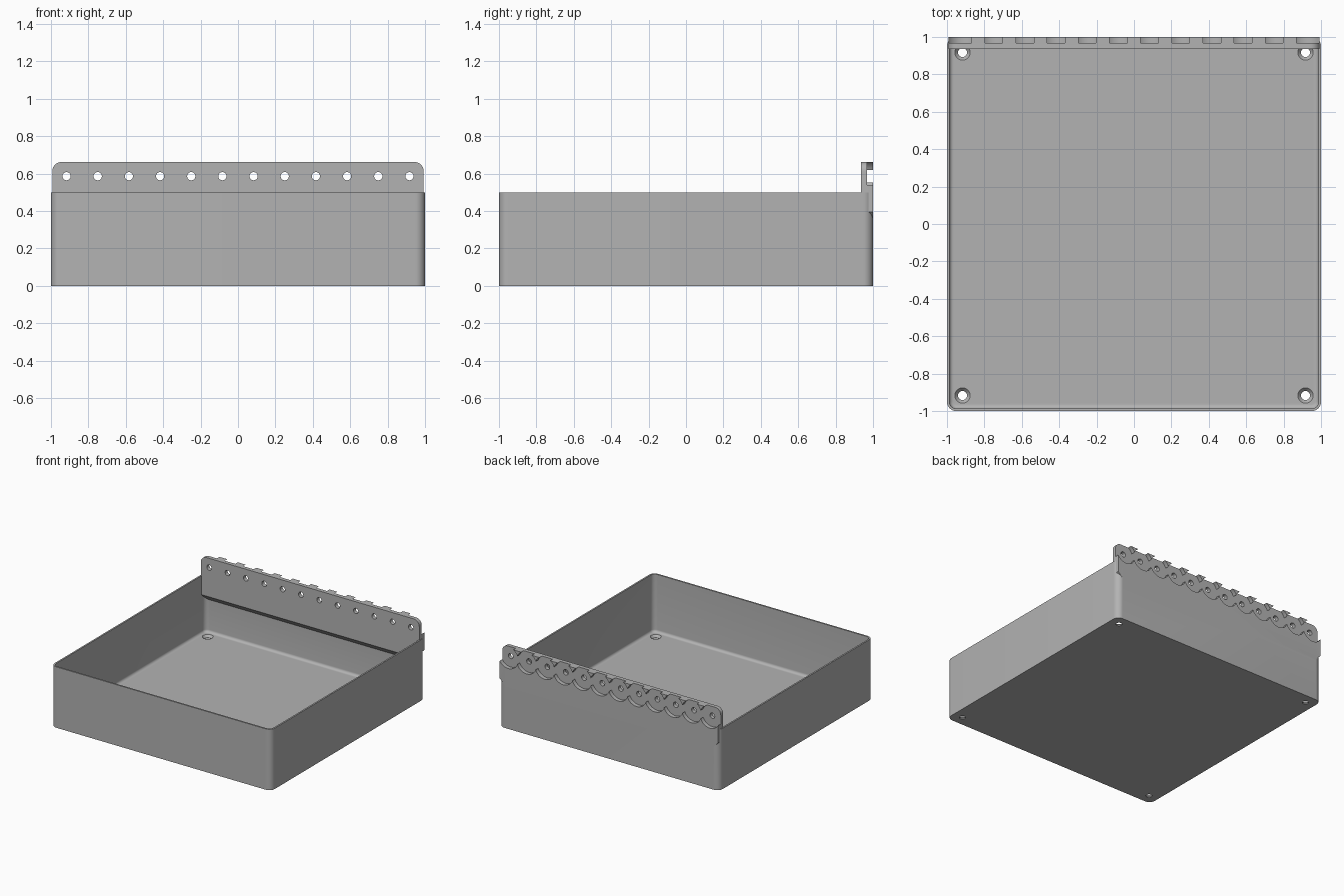
import bpy
import bmesh
from math import sin, cos, pi, radians

old = bpy.data.objects.get("Cube")
if old:
    bpy.data.objects.remove(old, do_unlink=True)

# Single grey plastic
grey = bpy.data.materials.new("grey_plastic")
grey.use_nodes = True
colour = (0.45, 0.45, 0.45, 1)
grey.diffuse_color = colour
grey.node_tree.nodes["Principled BSDF"].inputs["Base Color"].default_value = colour


def loft(name, rings):
    """Solid made by bridging equal-length rings and capping both ends."""
    bm = bmesh.new()
    loops = [[bm.verts.new(p) for p in ring] for ring in rings]
    n = len(loops[0])
    for a, b in zip(loops, loops[1:]):
        for i in range(n):
            j = (i + 1) % n
            bm.faces.new((a[i], a[j], b[j], b[i]))
    bm.faces.new(loops[0])
    bm.faces.new(loops[-1])
    bmesh.ops.recalc_face_normals(bm, faces=bm.faces)
    mesh = bpy.data.meshes.new(name)
    bm.to_mesh(mesh)
    bm.free()
    mesh.materials.append(grey)
    ob = bpy.data.objects.new(name, mesh)
    bpy.context.collection.objects.link(ob)
    return ob


def rounded_square(half, radius, z, steps=10):
    """Ring of a square with rounded corners at height z."""
    c = half - radius
    ring = []
    for k, (sx, sy) in enumerate(((1, 1), (-1, 1), (-1, -1), (1, -1))):
        for i in range(steps + 1):
            a = (k + i / steps) * pi / 2
            ring.append((sx * c + radius * cos(a), sy * c + radius * sin(a), z))
    return ring


def circle(x, h, r, d, axis, n=48):
    """Ring round a point, perpendicular to the y or z axis, at depth d."""
    pts = [(x + r * cos(2 * pi * i / n), h + r * sin(2 * pi * i / n)) for i in range(n)]
    return [(u, d, v) if axis == "y" else (u, v, d) for u, v in pts]


def combine(target, other, operation):
    mod = target.modifiers.new("combine", "BOOLEAN")
    mod.operation = operation
    mod.solver = "EXACT"
    mod.object = other
    other.hide_render = True
    bpy.context.view_layer.objects.active = target
    bpy.ops.object.modifier_apply(modifier=mod.name)
    bpy.data.objects.remove(other, do_unlink=True)


HEIGHT, TOP, LEDGE = 0.5, 0.662, 0.345
WALL, FLOOR, FILLET = 0.013, 0.025, 0.022
PLATE_FRONT, RECESS_FLOOR = 0.935, 0.967
HALF, CORNER = 1.0, 0.05

# Outer box
tray = loft("tray", [rounded_square(HALF, CORNER, z) for z in (0, HEIGHT)])

# Cavity with a filleted floor edge
rings = []
for i in range(7):
    a = i / 6 * pi / 2
    inset = FILLET * (1 - sin(a))
    rings.append(rounded_square(HALF - WALL - inset, CORNER - WALL - inset,
                                FLOOR + FILLET * (1 - cos(a))))
rings.append(rounded_square(HALF - WALL, CORNER - WALL, HEIGHT + 0.2))
cavity = loft("cavity", rings)

# Keep the sloped ledge that carries the mounting plate
ledge = [(PLATE_FRONT, LEDGE), (1.05, LEDGE - 0.115), (1.05, 0.9), (PLATE_FRONT, 0.9)]
combine(cavity, loft("ledge", [[(x, y, z) for y, z in ledge] for x in (-1.2, 1.2)]),
        "DIFFERENCE")
combine(tray, cavity, "DIFFERENCE")

# Mounting plate: rounded top corners, tapered lower corners
side = 0.993
arc = [(side - CORNER * (1 - cos(i * pi / 20)), TOP - CORNER * (1 - sin(i * pi / 20)))
       for i in range(11)]
right_half = [(side - CORNER, LEDGE), (side, LEDGE + CORNER)] + arc
outline = right_half + [(-x, z) for x, z in reversed(right_half)]
plate = loft("mounting_plate", [[(x, y, z) for x, z in outline] for y in (PLATE_FRONT, HALF)])
combine(tray, plate, "UNION")

# Row of overlapping round recesses on the back, each with a through hole
PITCH, HOLE_Z = 1 / 6, 0.586
for i in range(12):
    x = (i - 5.5) * PITCH
    combine(tray, loft("recess", [circle(x, HOLE_Z, 0.09, y, "y")
                                  for y in (RECESS_FLOOR, 1.1)]), "DIFFERENCE")
    combine(tray, loft("hole", [circle(x, HOLE_Z, 0.022, y, "y", 24)
                                for y in (0.9, 1.1)]), "DIFFERENCE")

# Countersunk screw holes in the floor corners
for sx in (-1, 1):
    for sy in (-1, 1):
        profile = ((0.024, -0.1), (0.024, 0.006), (0.041, FLOOR), (0.041, FLOOR + 0.005))
        combine(tray, loft("screw_hole", [circle(sx * 0.917, sy * 0.917, r, z, "z", 32)
                                          for r, z in profile]), "DIFFERENCE")

# Smooth rounded surfaces, keep crisp edges
bpy.ops.object.select_all(action="DESELECT")
tray.select_set(True)
bpy.context.view_layer.objects.active = tray
bpy.ops.object.shade_smooth_by_angle(angle=radians(30))
